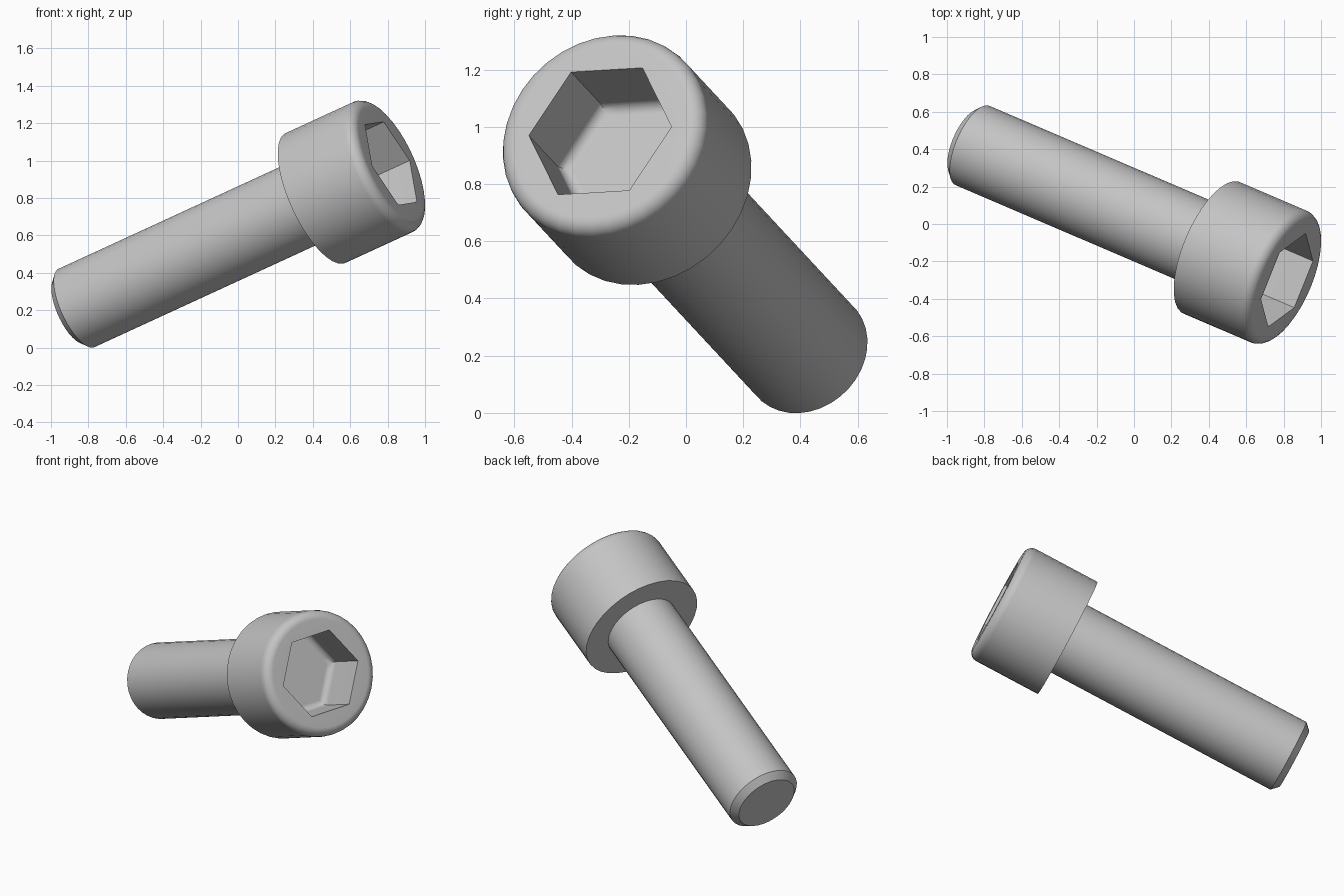
import bpy, bmesh
from math import pi, cos, sin, radians
from mathutils import Vector, Matrix

cube = bpy.data.objects.get("Cube")
if cube:
    bpy.data.objects.remove(cube)

SIDES = 36
HEAD_R, HEAD_H, ROUND = 0.383, 0.475, 0.055
SHANK_R, SHANK_END, CHAMFER = 0.231, 1.985, 0.04
SOCKET_APOTHEM, SOCKET_DEPTH, SOCKET_FILLET = 0.233, 0.31, 0.04

# Tilted frame: local z runs out of the head, local x points at a socket corner
axis = Vector((1, -0.428, 0.46)).normalized()
corner = Vector((-0.1, -0.25, -0.015))
corner = (corner - axis * corner.dot(axis)).normalized()
side = axis.cross(corner)
FRAME = Matrix((corner, side, axis)).transposed().to_4x4()
FRAME.translation = (0.818, -0.30, 0.985)

steel = bpy.data.materials.new("grey_steel")
steel.use_nodes = True
grey = (0.55, 0.55, 0.55, 1)
steel.diffuse_color = grey
steel.node_tree.nodes["Principled BSDF"].inputs["Base Color"].default_value = grey


def circle(r, z):
    return [(r * cos(a), r * sin(a), z) for a in (2 * pi * i / SIDES for i in range(SIDES))]


def hexagon(apothem, z):
    """Hexagon sampled at the same angles as the circles."""
    ring = []
    for i in range(SIDES):
        a = 2 * pi * i / SIDES
        r = apothem / cos(a % (pi / 3) - pi / 6)
        ring.append((r * cos(a), r * sin(a), z))
    return ring


def loft(name, rings):
    """Closed solid through a stack of rings, laid along the tilted axis."""
    bm = bmesh.new()
    loops = [[bm.verts.new(p) for p in ring] for ring in rings]
    for low, high in zip(loops, loops[1:]):
        for i in range(SIDES):
            j = (i + 1) % SIDES
            bm.faces.new((low[i], low[j], high[j], high[i]))
    bm.faces.new(loops[0])
    bm.faces.new(loops[-1])
    bmesh.ops.recalc_face_normals(bm, faces=bm.faces)
    mesh = bpy.data.meshes.new(name)
    bm.to_mesh(mesh)
    bm.free()
    mesh.transform(FRAME)
    mesh.materials.append(steel)
    obj = bpy.data.objects.new(name, mesh)
    bpy.context.collection.objects.link(obj)
    bpy.ops.object.select_all(action='DESELECT')
    obj.select_set(True)
    bpy.context.view_layer.objects.active = obj
    bpy.ops.object.shade_smooth_by_angle(angle=radians(30))
    weighted = obj.modifiers.new("flat_face_normals", 'WEIGHTED_NORMAL')
    weighted.keep_sharp = True
    return obj


STEPS = 5
quarter = [pi / 2 * i / STEPS for i in range(STEPS + 1)]

# Head: underside, rounded rim, then down into the filleted hex socket
rings = [circle(HEAD_R, -HEAD_H)]
rings += [circle(HEAD_R - ROUND * (1 - cos(a)), -ROUND * (1 - sin(a))) for a in quarter]
rings += [hexagon(SOCKET_APOTHEM, 0)]
rings += [hexagon(SOCKET_APOTHEM - SOCKET_FILLET * (1 - cos(a)),
                  -SOCKET_DEPTH + SOCKET_FILLET * (1 - sin(a))) for a in quarter]
loft("socket_head", rings)

# Shank: plain cylinder with a chamfered tip, its root sunk into the head
loft("shank", [circle(SHANK_R, -HEAD_H + 0.05),
               circle(SHANK_R, -SHANK_END),
               circle(SHANK_R - CHAMFER, -SHANK_END - CHAMFER)])
